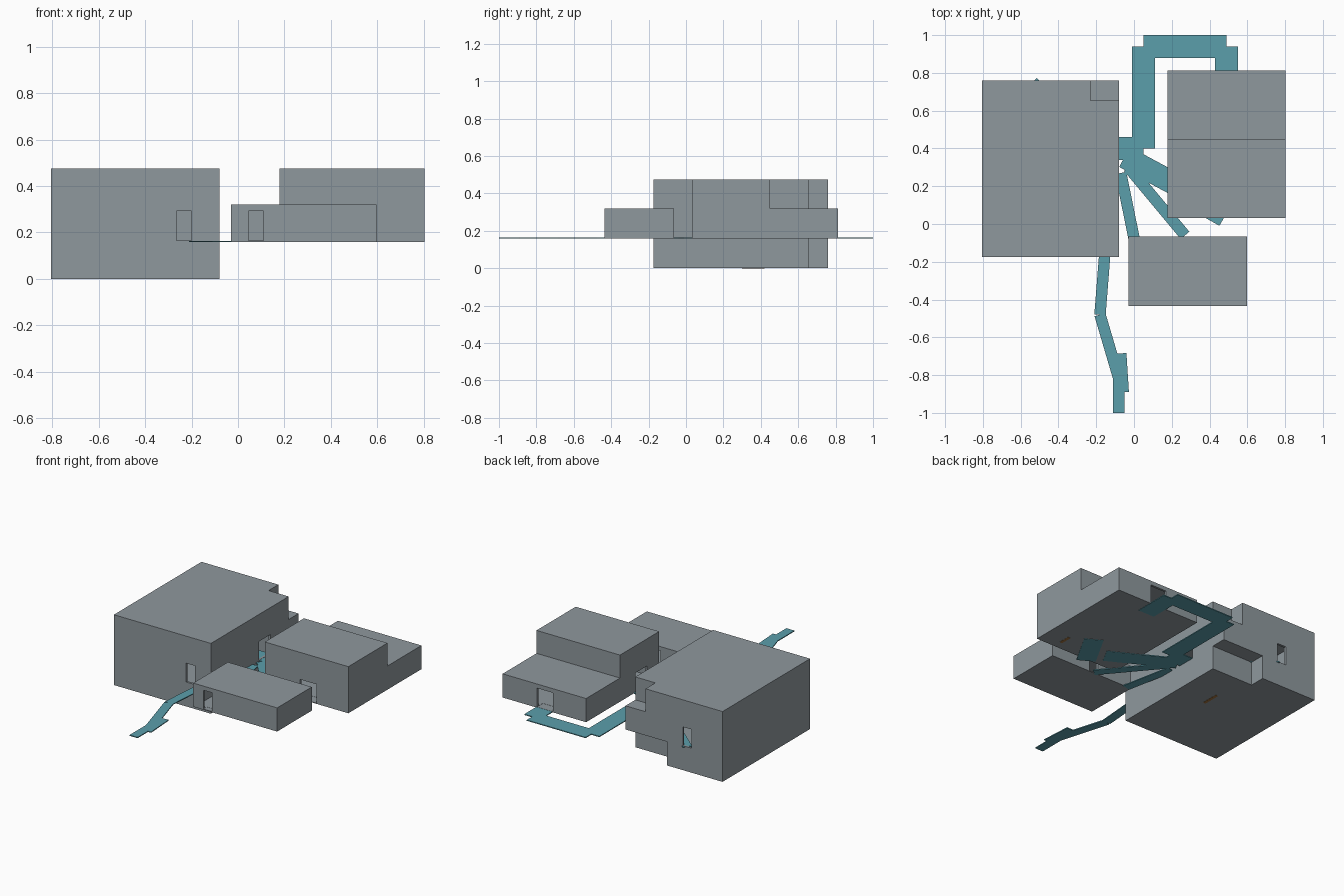
import bpy
import bmesh
import math
from mathutils import Matrix, Vector

if "Cube" in bpy.data.objects:
    bpy.data.objects.remove(bpy.data.objects["Cube"])


def material(name, rgb):
    m = bpy.data.materials.new(name)
    m.diffuse_color = (*rgb, 1)
    m.use_nodes = True
    m.node_tree.nodes["Principled BSDF"].inputs["Base Color"].default_value = m.diffuse_color
    return m


GREY = material("concrete grey", (0.275, 0.315, 0.34))
TEAL = material("path teal", (0.105, 0.345, 0.41))
RUST = material("marker rust", (0.35, 0.17, 0.05))


def box(name, x, y, z, mat):
    """Axis-aligned box from three (low, high) ranges."""
    bm = bmesh.new()
    size = Vector((x[1] - x[0], y[1] - y[0], z[1] - z[0]))
    mid = Vector((sum(x), sum(y), sum(z))) / 2
    bmesh.ops.create_cube(bm, size=1, matrix=Matrix.Translation(mid) @ Matrix.Diagonal((*size, 1)))
    me = bpy.data.meshes.new(name)
    bm.to_mesh(me)
    bm.free()
    me.materials.append(mat)
    ob = bpy.data.objects.new(name, me)
    bpy.context.collection.objects.link(ob)
    return ob


def building(name, body, cuts):
    """Solid block with every listed box cut away."""
    ob = box(name, *body, GREY)
    cutters = []
    for c in cuts:
        cutter = box(name + "_cutter", *c, GREY)
        cutter.hide_render = True
        mod = ob.modifiers.new("cut", "BOOLEAN")
        mod.operation = "DIFFERENCE"
        mod.solver = "EXACT"
        mod.object = cutter
        cutters.append(cutter)
    bpy.context.view_layer.update()
    dg = bpy.context.evaluated_depsgraph_get()
    me = bpy.data.meshes.new_from_object(ob.evaluated_get(dg))
    ob.modifiers.clear()
    ob.data = me
    for c in cutters:
        bpy.data.objects.remove(c)
    return ob


def ribbon(name, a, b, w):
    """Thin flat walkway between two ground points."""
    d = Vector(b) - Vector(a)
    n = d.length
    ob = box(name, (0, n), (-w / 2, w / 2), (0.158, 0.164), TEAL)
    ob.data.transform(Matrix.Translation((*a, 0)) @ Matrix.Rotation(math.atan2(d.y, d.x), 4, "Z"))


DOOR = (0.165, 0.292)

# Large hall: stepped corner, hollow room, three doorways
building("large_hall", ((-0.805, -0.08), (-0.175, 0.76), (0, 0.475)), [
    ((-0.23, 0.1), (0.655, 0.9), (0.32, 0.6)),
    ((-0.39, 0.1), (0.655, 0.9), (-0.1, 0.16)),
    ((-0.79, -0.095), (-0.16, 0.64), (0.015, 0.46)),
    ((-0.79, -0.405), (0.6, 0.745), (0.015, 0.46)),
    ((-0.265, -0.2), (-0.3, -0.1), DOOR),
    ((-0.575, -0.508), (0.7, 0.9), DOOR),
    ((-0.15, 0.0), (0.34, 0.46), DOOR),
])

# Two-level house: low rear, hollow room, three doorways
building("stepped_house", ((0.178, 0.802), (0.032, 0.812), (0.16, 0.475)), [
    ((0.0, 1.0), (0.45, 1.0), (0.32, 0.6)),
    ((0.193, 0.787), (0.047, 0.435), (0.166, 0.46)),
    ((0.193, 0.787), (0.4, 0.797), (0.166, 0.305)),
    ((0.44, 0.565), (-0.05, 0.1), DOOR),
    ((0.425, 0.545), (0.75, 0.9), DOOR),
    ((0.1, 0.25), (0.16, 0.285), DOOR),
])

# Small house: hollow room, front and rear doorways
building("small_house", ((-0.03, 0.597), (-0.435, -0.065), (0.16, 0.32)), [
    ((-0.015, 0.582), (-0.42, -0.08), (0.166, 0.305)),
    ((0.045, 0.11), (-0.5, -0.4), DOOR),
    ((0.235, 0.3), (-0.1, 0.0), DOOR),
])

# Walkways: wide ones
WIDE = 0.12
for a, b in [
    ((-0.2, 0.4), (0.05, 0.4)),
    ((0.05, 0.4), (0.05, 0.94)),
    ((0.05, 0.94), (0.49, 0.94)),
    ((0.49, 0.94), (0.49, 0.7)),
    ((-0.05, 0.355), (0.35, 0.14)),
    ((0.53, 0.25), (0.40, 0.02)),
]:
    ribbon("wide_walkway", a, b, WIDE)

# Walkways: narrow ones
NARROW = 0.06
for a, b in [
    ((-0.03, 0.3), (0.27, -0.06)),
    ((-0.07, 0.27), (0.0, -0.075)),
    ((-0.15, -0.1), (-0.18, -0.48)),
    ((-0.18, -0.48), (-0.08, -0.82)),
    ((-0.07, -0.685), (-0.057, -0.89)),
    ((-0.08, -0.8), (-0.08, -1.0)),
    ((-0.36, 0.6), (-0.535, 0.75)),
]:
    ribbon("narrow_walkway", a, b, NARROW)

# Small rust markers on the undersides
box("hall_marker", (-0.32, -0.3), (0.3, 0.42), (-0.001, 0.004), RUST)
box("house_marker", (0.65, 0.67), (0.09, 0.17), (0.159, 0.163), RUST)
